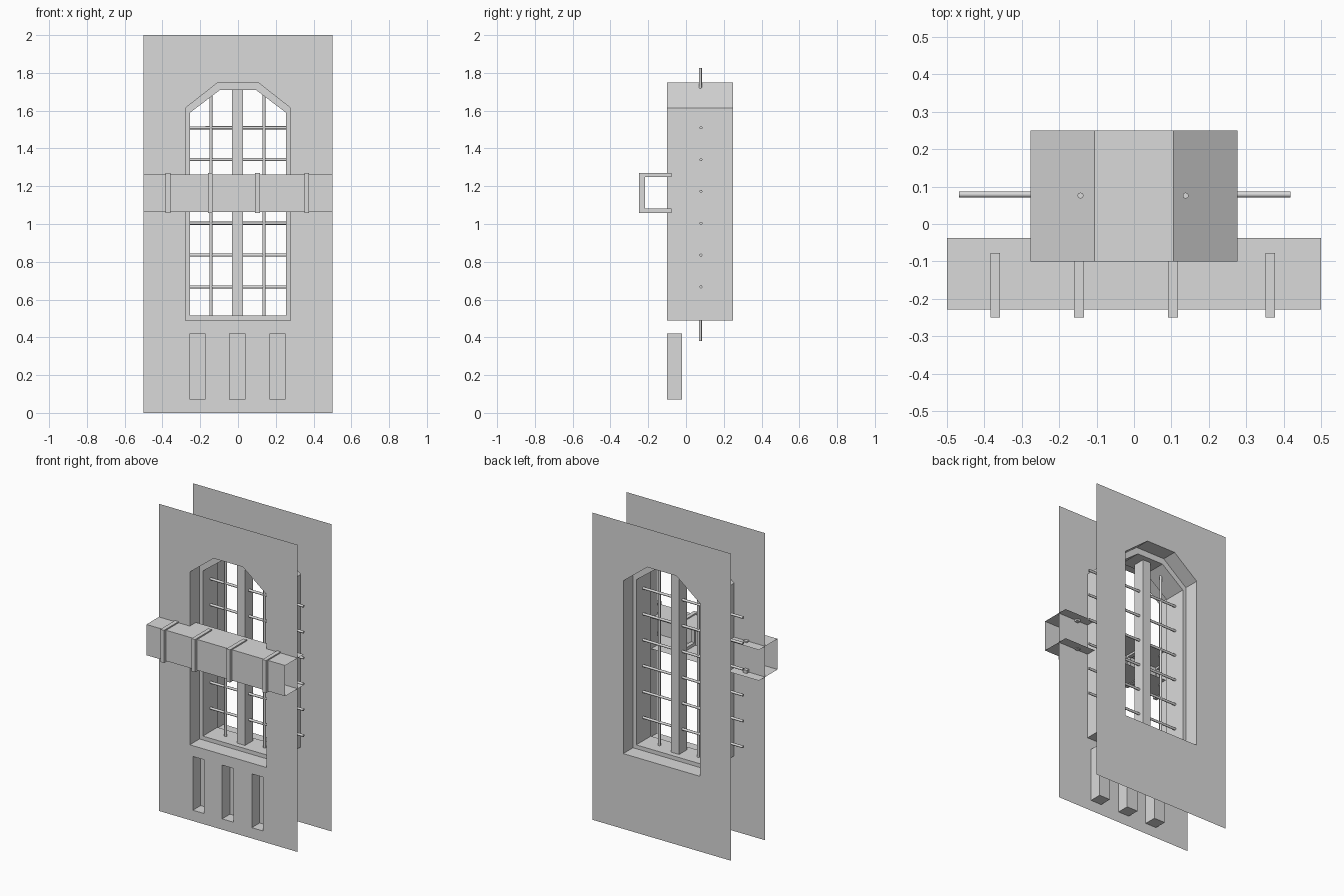
import bpy, bmesh, math
from mathutils import Vector

if "Cube" in bpy.data.objects:
    bpy.data.objects.remove(bpy.data.objects["Cube"], do_unlink=True)

GREY = (0.7, 0.7, 0.7, 1)
stone = bpy.data.materials.new("pale_grey")
stone.use_nodes = True
stone.diffuse_color = GREY
stone.node_tree.nodes["Principled BSDF"].inputs["Base Color"].default_value = GREY


def finish(name, bm, recalc=True):
    if recalc:
        bmesh.ops.recalc_face_normals(bm, faces=bm.faces)
    mesh = bpy.data.meshes.new(name)
    bm.to_mesh(mesh)
    bm.free()
    mesh.materials.append(stone)
    obj = bpy.data.objects.new(name, mesh)
    bpy.context.collection.objects.link(obj)
    return obj


def rect(x0, x1, z0, z1):
    return [(x0, z0), (x1, z0), (x1, z1), (x0, z1)]


def arch(half, bottom, shoulder, top_half, top):
    return [(-half, bottom), (half, bottom), (half, shoulder),
            (top_half, top), (-top_half, top), (-half, shoulder)]


def loft(name, sections, cap=False):
    """Join (profile, y) sections front to back into an open shell."""
    bm = bmesh.new()
    rings = [[bm.verts.new((x, y, z)) for x, z in prof] for prof, y in sections]
    for a, b in zip(rings, rings[1:]):
        n = len(a)
        for i in range(n):
            j = (i + 1) % n
            bm.faces.new((a[i], b[i], b[j], a[j]))
    if cap:
        bm.faces.new(rings[-1][::-1])
    return finish(name, bm, recalc=False)


def sheet(name, y, outlines, facing):
    """Flat wall filled between its border and its openings."""
    bm = bmesh.new()
    for prof in outlines:
        vs = [bm.verts.new((x, y, z)) for x, z in prof]
        for i, v in enumerate(vs):
            bm.edges.new((v, vs[(i + 1) % len(vs)]))
    bmesh.ops.triangle_fill(bm, use_beauty=True, use_dissolve=False, edges=bm.edges[:])
    bm.normal_update()
    for f in bm.faces:
        if f.normal.y * facing < 0:
            f.normal_flip()
    return finish(name, bm, recalc=False)


def extrude_x(name, path, x0, x1, closed):
    """Sweep a (y, z) path along x, with end caps when closed."""
    bm = bmesh.new()
    a = [bm.verts.new((x0, y, z)) for y, z in path]
    b = [bm.verts.new((x1, y, z)) for y, z in path]
    for i in range(len(path) if closed else len(path) - 1):
        j = (i + 1) % len(path)
        bm.faces.new((a[i], a[j], b[j], b[i]))
    if closed:
        bm.faces.new(a)
        bm.faces.new(b)
    return finish(name, bm, recalc=closed)


def rod(name, start, end, radius=0.008):
    start, end = Vector(start), Vector(end)
    axis = end - start
    bm = bmesh.new()
    bmesh.ops.create_cone(bm, cap_ends=True, segments=10, radius1=radius,
                          radius2=radius, depth=axis.length)
    bm.transform(axis.to_track_quat('Z', 'Y').to_matrix().to_4x4())
    bmesh.ops.translate(bm, verts=bm.verts, vec=(start + end) / 2)
    obj = finish(name, bm)
    bpy.ops.object.select_all(action='DESELECT')
    obj.select_set(True)
    bpy.context.view_layer.objects.active = obj
    bpy.ops.object.shade_smooth_by_angle(angle=math.radians(40))


FRONT, BACK = -0.1, 0.25
border = rect(-0.5, 0.5, 0, 2)
opening = arch(0.277, 0.49, 1.615, 0.105, 1.75)
inner = arch(0.253, 0.515, 1.59, 0.095, 1.71)
niches = [rect(c - 0.04, c + 0.04, 0.07, 0.42) for c in (-0.215, -0.004, 0.21)]

# Wall sheets with the arched opening
sheet("front_wall", FRONT, [border, opening] + niches, -1)
sheet("back_wall", BACK, [border, opening], 1)

# Deep reveal and the narrower frame in its middle
loft("window_reveal", [(opening, FRONT), (opening, BACK)])
loft("window_frame", [(opening, 0.0), (inner, 0.0), (inner, 0.15), (opening, 0.15)])

# Recessed slots below the window
for n, prof in enumerate(niches):
    loft(f"lower_niche_{n + 1}", [(prof, FRONT), (prof, -0.02)], cap=True)

# Centre post
extrude_x("window_mullion", [(0.035, 0.505), (0.115, 0.505), (0.115, 1.72), (0.035, 1.72)],
          -0.031, 0.026, True)

# Bars
for n, x in enumerate((-0.143, 0.138)):
    rod(f"vertical_bar_{n + 1}", (x, 0.076, 0.38), (x, 0.076, 1.825))
for n in range(6):
    z = 0.667 + n * 0.1685
    rod(f"horizontal_bar_{n + 1}", (-0.468, 0.079, z), (0.418, 0.079, z))

# Open-backed beam across the front
extrude_x("cross_beam", [(-0.037, 1.063), (-0.228, 1.063), (-0.228, 1.263), (-0.037, 1.263)],
          -0.5, 0.5, False)

# Straps holding the beam
strap = [(-0.077, 1.058), (-0.25, 1.058), (-0.25, 1.271), (-0.077, 1.271),
         (-0.077, 1.25), (-0.218, 1.25), (-0.218, 1.083), (-0.077, 1.083)]
for n, x in enumerate((-0.371, -0.147, 0.104, 0.364)):
    extrude_x(f"beam_strap_{n + 1}", strap, x - 0.013, x + 0.013, True)
